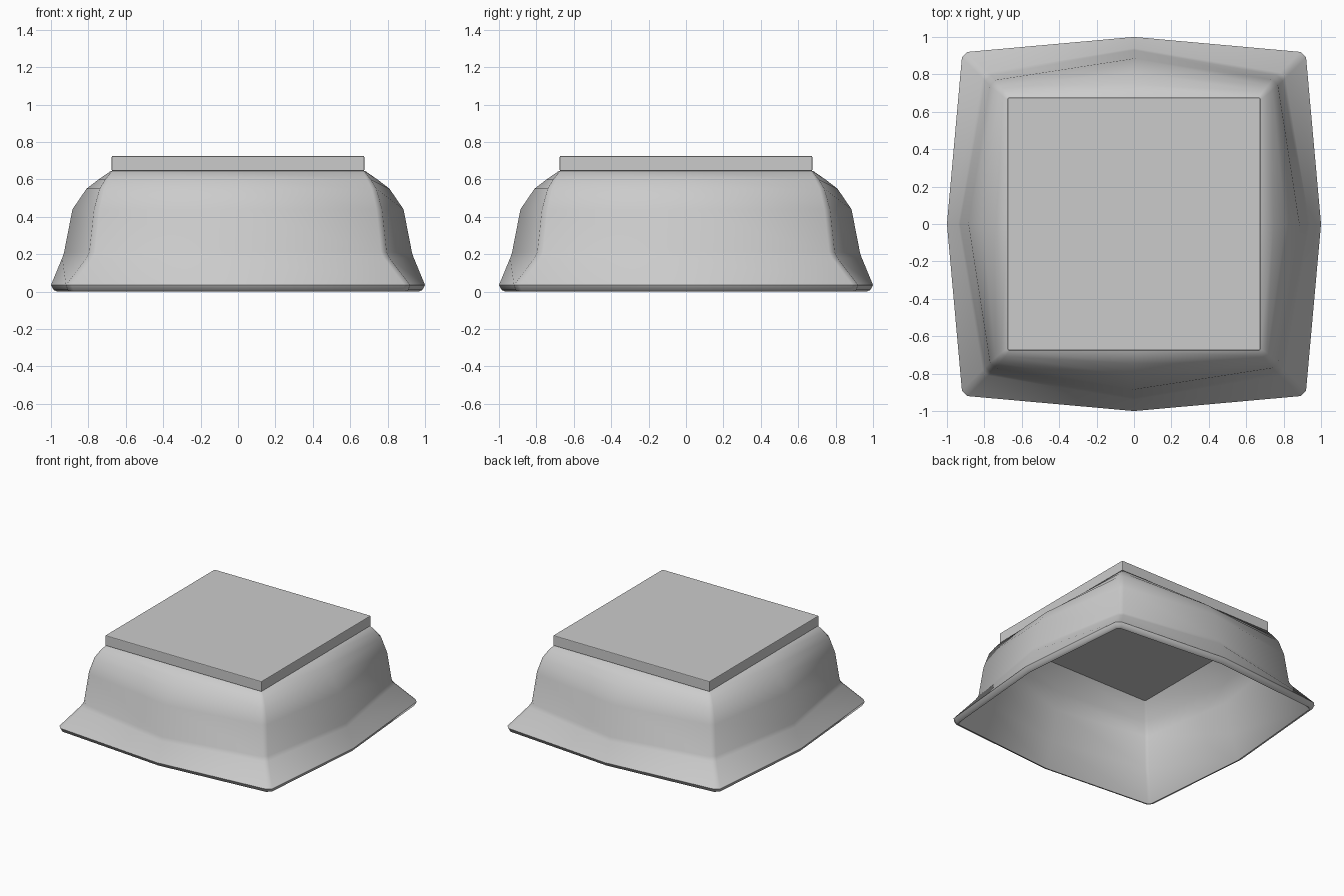
import bpy, bmesh, math

if "Cube" in bpy.data.objects:
    bpy.data.objects.remove(bpy.data.objects["Cube"])

grey = bpy.data.materials.new("plain grey")
grey.diffuse_color = (0.6, 0.6, 0.6, 1)
grey.use_nodes = True
grey.node_tree.nodes["Principled BSDF"].inputs["Base Color"].default_value = grey.diffuse_color


def ring(z, mid, cor, ch):
    """Square ring with bulged side middles and small corner chamfers."""
    quarter = [(mid, 0), (cor, cor - ch), (cor - ch, cor)]
    pts = []
    for k in range(4):
        c, s = [(1, 0), (0, 1), (-1, 0), (0, -1)][k]
        pts += [(c * x - s * y, s * x + c * y, z) for x, y in quarter]
    return pts


# flared shell: outside from top to rim, then inside back up (z, middle, corner, chamfer)
profile = [
    (0.645, 0.68, 0.675, 0.01), (0.60, 0.745, 0.71, 0.02), (0.55, 0.81, 0.74, 0.025),
    (0.44, 0.885, 0.77, 0.03), (0.21, 0.93, 0.795, 0.03), (0.18, 0.94, 0.81, 0.03),
    (0.035, 1.0, 0.92, 0.03), (0.008, 0.985, 0.91, 0.03), (0.0, 0.965, 0.89, 0.02),
    (0.19, 0.90, 0.765, 0.02), (0.43, 0.855, 0.74, 0.02), (0.53, 0.785, 0.71, 0.02),
    (0.645, 0.64, 0.64, 0.01),
]
bm = bmesh.new()
rows = [[bm.verts.new(p) for p in ring(*r)] for r in profile]
rows.append(rows[0])
for a, b in zip(rows, rows[1:]):
    n = len(a)
    for i in range(n):
        j = (i + 1) % n
        bm.faces.new((a[i], a[j], b[j], b[i]))
bmesh.ops.recalc_face_normals(bm, faces=bm.faces)
me = bpy.data.meshes.new("shell")
bm.to_mesh(me)
bm.free()
shell = bpy.data.objects.new("flared_shell", me)
bpy.context.collection.objects.link(shell)
me.materials.append(grey)
bpy.context.view_layer.objects.active = shell
shell.select_set(True)
bpy.ops.object.shade_smooth_by_angle(angle=math.radians(50))

# square top slab
bpy.ops.mesh.primitive_cube_add(size=1, location=(0, 0, 0.685))
slab = bpy.context.object
slab.name = "top_slab"
slab.scale = (1.35, 1.35, 0.08)
bpy.ops.object.transform_apply(location=False, rotation=False, scale=True)
bev = slab.modifiers.new("edge", 'BEVEL')
bev.width = 0.005
bev.segments = 2
slab.data.materials.append(grey)
